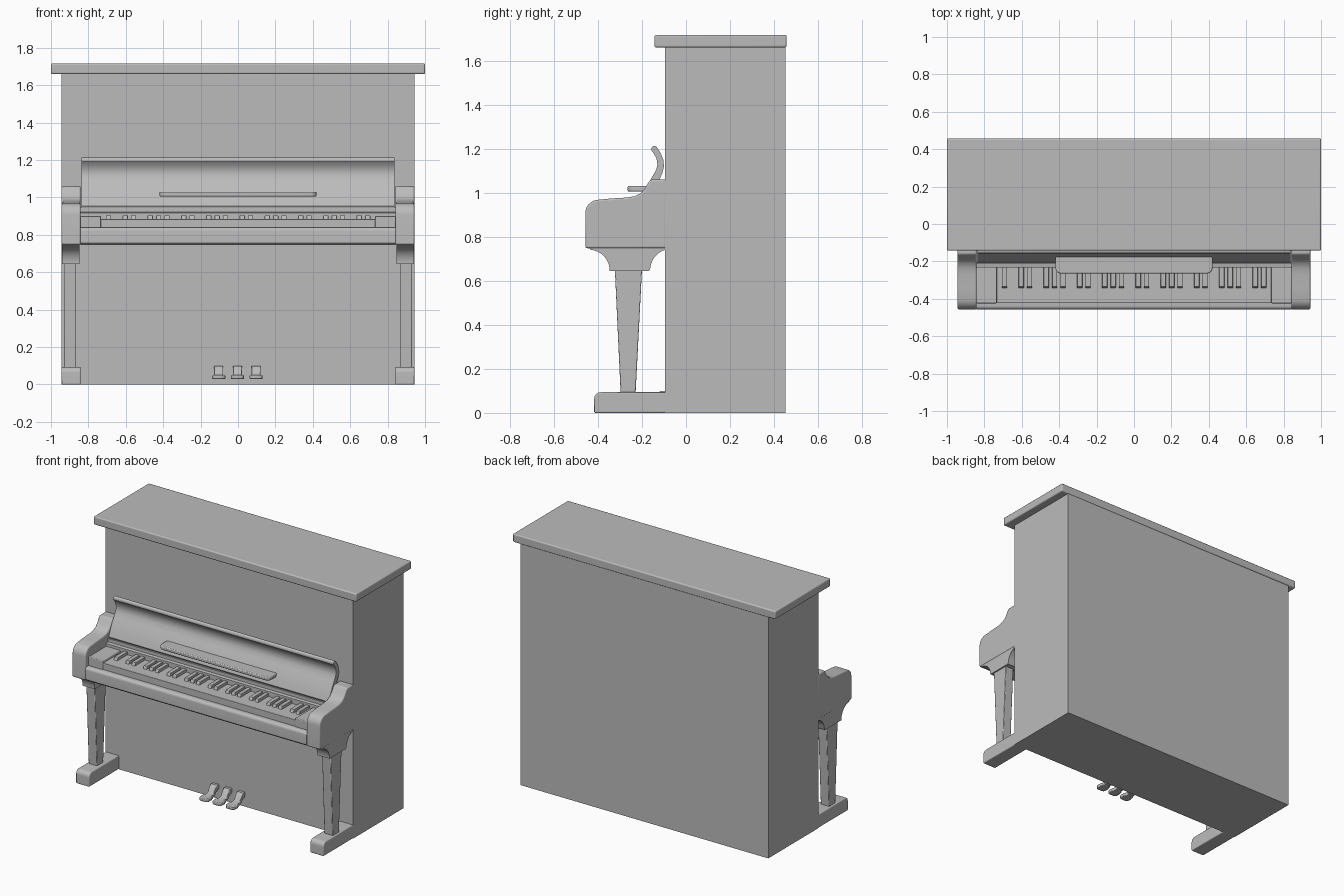
import bpy, bmesh, math

grey = bpy.data.materials.new("plain grey")
grey.diffuse_color = (0.5, 0.5, 0.5, 1)


def finish(name, bm, bevel=0.0, segments=3):
    bmesh.ops.recalc_face_normals(bm, faces=bm.faces)
    mesh = bpy.data.meshes.new(name)
    bm.to_mesh(mesh)
    bm.free()
    ob = bpy.data.objects.new(name, mesh)
    bpy.context.collection.objects.link(ob)
    mesh.materials.append(grey)
    if bevel:
        mod = ob.modifiers.new("Bevel", 'BEVEL')
        mod.width, mod.segments = bevel, segments
        mod.limit_method, mod.angle_limit = 'ANGLE', math.radians(40)
    bpy.ops.object.select_all(action='DESELECT')
    ob.select_set(True)
    bpy.context.view_layer.objects.active = ob
    bpy.ops.object.shade_smooth_by_angle(angle=math.radians(35))
    return ob


def loft(name, loop_a, loop_b, bevel=0.0, segments=3):
    """Solid between two matching point loops."""
    bm = bmesh.new()
    a = [bm.verts.new(p) for p in loop_a]
    b = [bm.verts.new(p) for p in loop_b]
    bm.faces.new(a)
    bm.faces.new(b[::-1])
    for i in range(len(a)):
        j = (i + 1) % len(a)
        bm.faces.new((a[i], b[i], b[j], a[j]))
    return finish(name, bm, bevel, segments)


def prism(name, profile, x0, x1, bevel=0.0):
    """Side profile (y, z) pushed from x0 to x1."""
    return loft(name, [(x0, y, z) for y, z in profile],
                [(x1, y, z) for y, z in profile], bevel)


def box(name, x, y, z, bevel=0.0):
    return prism(name, [(y[0], z[0]), (y[1], z[0]), (y[1], z[1]), (y[0], z[1])],
                 x[0], x[1], bevel)


def arc(cy, cz, r, start, end, n=6):
    return [(cy + r * math.cos(math.radians(start + (end - start) * i / n)),
             cz + r * math.sin(math.radians(start + (end - start) * i / n)))
            for i in range(n + 1)]


# Cabinet and lid
box("cabinet", (-0.943, 0.943), (-0.095, 0.452), (0, 1.662))
box("lid", (-1, 1), (-0.143, 0.457), (1.66, 1.717), 0.008)

# Side profiles of the arm, bracket and foot
arm = ([(-0.09, 0.748), (-0.457, 0.748)] + arc(-0.397, 0.908, 0.06, 180, 100)
       + [(-0.34, 0.974), (-0.27, 0.978), (-0.235, 0.984), (-0.21, 0.995),
          (-0.19, 1.015), (-0.175, 1.04), (-0.16, 1.06), (-0.09, 1.06)])
bracket = ([(-0.435, 0.75), (-0.435, 0.742)] + arc(-0.44, 0.648, 0.093, 80, 5)
           + [(-0.347, 0.645), (-0.168, 0.645)]
           + arc(-0.065, 0.648, 0.098, 175, 105) + [(-0.09, 0.75)])
foot = [(-0.09, 0), (-0.417, 0), (-0.417, 0.06)] + arc(-0.387, 0.064, 0.03, 170, 90) + [(-0.09, 0.094)]

for s, side in ((-1, "left"), (1, "right")):
    prism(side + "_arm", arm, s * 0.841, s * 0.943, 0.008)
    prism(side + "_leg_bracket", bracket, s * 0.848, s * 0.94)
    prism(side + "_foot", foot, s * 0.841, s * 0.943, 0.006)
    xa, xb = s * 0.865, s * 0.93
    loft(side + "_leg",
         [(xa, -0.297, 0.09), (xb, -0.297, 0.09), (xb, -0.229, 0.09), (xa, -0.229, 0.09)],
         [(xa, -0.323, 0.65), (xb, -0.323, 0.65), (xb, -0.2, 0.65), (xa, -0.2, 0.65)], 0.004, 2)
    box(side + "_key_block", (s * 0.733, s * 0.843), (-0.424, -0.23), (0.83, 0.9), 0.005)

# Key bed with a rounded front rail
bed = ([(-0.09, 0.746), (-0.446, 0.746), (-0.457, 0.757)]
       + arc(-0.437, 0.82, 0.02, 180, 90) + [(-0.09, 0.84)])
prism("key_bed", bed, -0.843, 0.843)

# White key slab and black keys in groups of two and three
box("white_keys", (-0.735, 0.735), (-0.42, -0.22), (0.835, 0.884), 0.003)
W = 0.0447
for octave in range(-3, 3):
    for step in (-0.5, 0.5, 2.5, 3.5, 4.5):
        x = 0.045 + octave * 7 * W + step * W
        if abs(x) < 0.715:
            prism("black_key", [(-0.345, 0.88), (-0.335, 0.904), (-0.22, 0.904), (-0.22, 0.88)],
                  x - 0.014, x + 0.014, 0.003)

# Rail behind the keys and the curled fallboard
prism("key_back_rail", [(-0.09, 0.83), (-0.232, 0.83), (-0.232, 0.918), (-0.212, 0.922),
                        (-0.212, 0.945), (-0.09, 0.945)], -0.841, 0.841)
face = [(-0.208, 0.955), (-0.195, 0.99), (-0.175, 1.035), (-0.152, 1.075), (-0.135, 1.105),
        (-0.13, 1.13), (-0.134, 1.155), (-0.146, 1.178), (-0.157, 1.192)]
back = [(-0.132, 1.206), (-0.115, 1.18), (-0.103, 1.15), (-0.1, 1.12),
        (-0.107, 1.09), (-0.125, 1.05), (-0.15, 1.0), (-0.165, 0.94), (-0.2, 0.94)]
prism("fallboard", face + arc(-0.144, 1.2, 0.013, 190, 40) + back, -0.838, 0.838)

# Music ledge with rounded front corners
r, pts = 0.03, [(0.42, -0.17), (-0.42, -0.17)]
for cx, a0 in ((-0.39, 180), (0.39, 270)):
    pts += arc(cx, -0.235, r, a0, a0 + 90)
loft("music_ledge", [(x, y, 1.005) for x, y in pts],
     [(x, y, 1.03) for x, y in pts], 0.006, 2)

# Pedals: a raised stem running down to a wider round toe
for cx in (-0.103, -0.003, 0.097):
    stem = [(-0.09, 0.07), (-0.115, 0.062), (-0.14, 0.034), (-0.2, 0.028), (-0.2, 0.048),
            (-0.15, 0.056), (-0.13, 0.088), (-0.115, 0.1), (-0.09, 0.1)]
    prism("pedal_stem", stem, cx - 0.024, cx + 0.024, 0.004)
    toe = [(0.024, -0.155), (-0.024, -0.155), (-0.035, -0.19)]
    toe += arc(-0.015, -0.215, 0.02, 180, 270, 4) + arc(0.015, -0.215, 0.02, 270, 360, 4)
    toe.append((0.035, -0.19))
    loft("pedal_toe", [(cx + x, y, 0.028) for x, y in toe],
         [(cx + x, y, 0.05) for x, y in toe], 0.005, 2)
